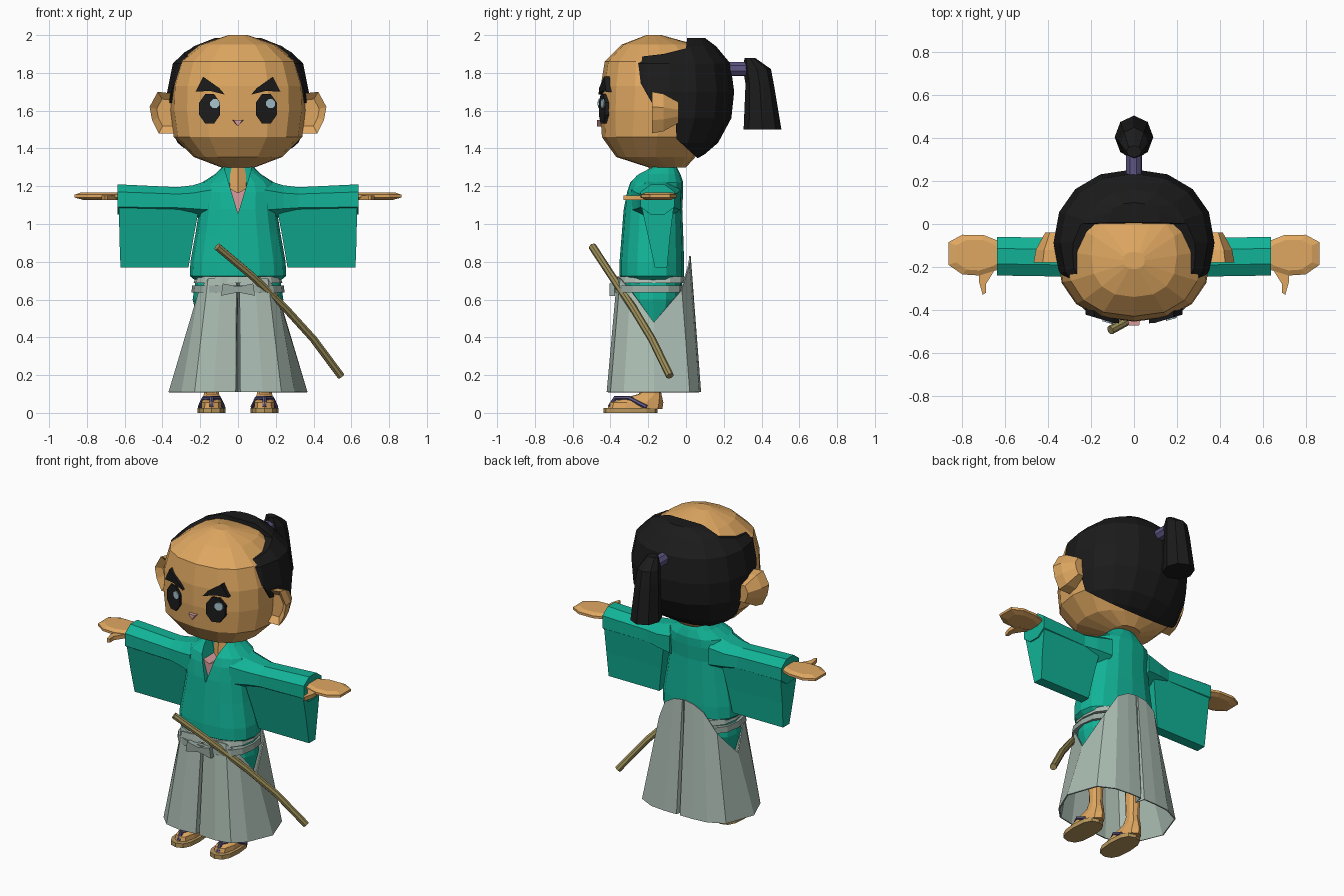
import bpy, bmesh
from math import sin, cos, pi
from mathutils import Vector

if "Cube" in bpy.data.objects:
    bpy.data.objects.remove(bpy.data.objects["Cube"], do_unlink=True)


def material(name, r, g, b):
    m = bpy.data.materials.new(name)
    m.use_nodes = True
    m.diffuse_color = (r, g, b, 1)
    bsdf = next(n for n in m.node_tree.nodes if n.type == 'BSDF_PRINCIPLED')
    bsdf.inputs["Base Color"].default_value = (r, g, b, 1)
    bsdf.inputs["Roughness"].default_value = 0.9
    return m


SKIN = material("skin", .74, .39, .12)
BLACK = material("black hair", .011, .011, .011)
TEAL = material("teal cloth", .006, .45, .31)
GREY = material("pale grey cloth", .40, .50, .44)
BELT = material("belt grey", .31, .39, .35)
PURPLE = material("purple cord", .107, .089, .216)
PINK = material("pink", .68, .33, .33)
STRAW = material("sheath olive", .33, .27, .10)
SANDAL = material("sandal tan", .48, .31, .11)
GLINT = material("eye glint", .39, .55, .60)


def loft(name, rings, mat, caps=True):
    """Skin a list of equal-length closed rings."""
    bm = bmesh.new()
    rows = [[bm.verts.new(p) for p in r] for r in rings]
    n = len(rows[0])
    for a, b in zip(rows, rows[1:]):
        for i in range(n):
            j = (i + 1) % n
            bm.faces.new((a[i], a[j], b[j], b[i]))
    if caps:
        bm.faces.new(rows[0])
        bm.faces.new(rows[-1])
    bmesh.ops.recalc_face_normals(bm, faces=bm.faces)
    mesh = bpy.data.meshes.new(name)
    bm.to_mesh(mesh)
    bm.free()
    mesh.materials.append(mat)
    ob = bpy.data.objects.new(name, mesh)
    bpy.context.collection.objects.link(ob)
    return ob


def ring(z, rx, yf, yb, cx=0, n=16, p=2.0):
    """Horizontal superellipse from front yf to back yb."""
    def power(v):
        return (abs(v) ** (2 / p)) * (1 if v > 0 else -1)
    cy, ry = (yf + yb) / 2, (yb - yf) / 2
    return [(cx + rx * power(sin(2 * pi * i / n)),
             cy - ry * power(cos(2 * pi * i / n)), z) for i in range(n)]


def stack(name, rows, mat, cx=0, n=16, p=2.0):
    return loft(name, [ring(*r, cx=cx, n=n, p=p) for r in rows], mat)


def tube(name, path, radius, mat, sides=8):
    """Round bar along a path."""
    pts = [Vector(p) for p in path]
    rings = []
    for i, p in enumerate(pts):
        d = (pts[min(i + 1, len(pts) - 1)] - pts[max(i - 1, 0)]).normalized()
        u = d.cross(Vector((.3, .2, 1))).normalized()
        v = d.cross(u)
        rings.append([p + radius * (u * cos(2 * pi * k / sides) + v * sin(2 * pi * k / sides))
                      for k in range(sides)])
    return loft(name, rings, mat)


def boolean(ob, cutter, operation):
    m = ob.modifiers.new("cut", 'BOOLEAN')
    m.object, m.operation, m.solver = cutter, operation, 'EXACT'
    bpy.context.view_layer.objects.active = ob
    bpy.ops.object.modifier_apply(modifier=m.name)
    bpy.data.objects.remove(cutter, do_unlink=True)


def front_plate(name, pts, mat, lift=0.0):
    """Thin plate lying on the slanted cheek of the face."""
    def y(x):
        return -.463 - lift + .3 * max(0, abs(x) - .09)
    return loft(name, [[(x, y(x) + d, z) for x, z in pts] for d in (0, .03)], mat)


def oval(cx, cz, rx, rz, n=8):
    return [(cx + rx * cos(2 * pi * (i + .5) / n), cz + rz * sin(2 * pi * (i + .5) / n))
            for i in range(n)]


# Head
stack("head", [(1.30, .09, -.20, 0), (1.355, .235, -.37, .05), (1.46, .34, -.445, .14),
               (1.60, .36, -.455, .2), (1.73, .355, -.452, .21), (1.86, .315, -.43, .17),
               (1.95, .2, -.34, .05), (2.0, .05, -.21, -.13)], SKIN, p=2.4)

# Hair shell trimmed to a shaved crown and swept hairline
hair = stack("hair", [(1.33, .2, -.2, .03), (1.37, .28, -.3, .1), (1.43, .335, -.38, .17),
                      (1.56, .37, -.43, .24), (1.7, .375, -.43, .255), (1.85, .345, -.41, .235),
                      (1.94, .25, -.32, .16), (1.985, .12, -.06, .1)], BLACK, p=2.2)
hairline = [(-.29, 1.88), (-.12, 1.9), (0, 1.93), (.03, 2.2), (.5, 2.2), (.5, 1.2),
            (.07, 1.34), (-.05, 1.45), (-.06, 1.64), (-.18, 1.64), (-.26, 1.78)]
boolean(hair, loft("hair_cutter", [[(x, y, z) for y, z in hairline] for x in (-.6, .6)], BLACK),
        'INTERSECT')

# Topknot
tube("hair_tie", [(0, .2, 1.82), (0, .33, 1.82)], .038, PURPLE)
stack("topknot_tail", [(1.5, .09, .305, .505), (1.74, .075, .315, .465),
                       (1.82, .065, .302, .45), (1.88, .035, .31, .365)], BLACK, n=8)

# Face
for s, side in ((1, "left"), (-1, "right")):
    front_plate(side + "_eye", oval(s * .15, 1.61, .06, .085), BLACK)
    front_plate(side + "_eye_glint", oval(s * .148 + .025, 1.637, .026, .026), GLINT, .007)
    front_plate(side + "_eyebrow", [(s * x, z) for x, z in
                ((.07, 1.685), (.10, 1.72), (.185, 1.78), (.225, 1.70), (.15, 1.705))], BLACK)
    ear = [(.34, 1.69), (.425, 1.70), (.468, 1.62), (.455, 1.55), (.42, 1.48), (.34, 1.48)]
    loft(side + "_ear",
         [[(s * (.36 + (x - .36) * k), y, 1.59 + (z - 1.59) * k) for x, z in ear]
          for k, y in ((.65, -.15), (1, -.18), (.9, -.12), (.5, -.04))], SKIN)
loft("nose", [[(-.03 * k, y, 1.55), (.03 * k, y, 1.55), (0, y, 1.517)]
              for k, y in ((.8, -.472), (1, -.44))], PINK)

# Neck and jacket body with an open collar
stack("neck", [(1.15, .06, -.21, -.07), (1.36, .06, -.19, -.06)], SKIN, n=8)
jacket = stack("jacket", [(.44, .2, -.29, -.05), (.6, .24, -.33, -.02), (.7, .225, -.33, -.02),
                          (.725, .255, -.352, -.01), (.8, .252, -.352, -.01),
                          (.95, .225, -.34, -.015), (1.08, .205, -.33, -.02),
                          (1.17, .21, -.315, -.015), (1.22, .19, -.3, -.015),
                          (1.265, .12, -.26, -.03), (1.305, .08, -.2, -.05)], TEAL, p=2.4)
boolean(jacket, loft("collar_cutter", [[(-.08, y, 1.32), (.08, y, 1.32), (0, y, 1.055)]
                                       for y in (-.5, -.18)], TEAL), 'DIFFERENCE')
loft("undershirt", [[(-.065, y, 1.2), (0, y, 1.165), (.065, y, 1.2), (0, y, 1.045)]
                    for y in (-.295, -.15)], PINK)


def cuff(x, y0, y1, z0, z1):
    """Eight-sided sleeve section."""
    c, h = (y1 - y0) * .3, (z1 - z0) * .25
    return [(x, y0 + c, z1), (x, y1 - c, z1), (x, y1, z1 - h), (x, y1, z0 + h),
            (x, y1 - c, z0), (x, y0 + c, z0), (x, y0, z0 + h), (x, y0, z1 - h)]


# Sleeves, hands, legs and sandals
palm = [(.58, -.11), (.64, -.075), (.70, -.052), (.80, -.05), (.865, -.085), (.865, -.19),
        (.80, -.235), (.72, -.24), (.64, -.215), (.58, -.18)]
thumb = [(.64, -.2), (.72, -.2), (.722, -.27), (.705, -.33), (.69, -.32), (.69, -.28)]
for s, side in ((1, "left"), (-1, "right")):
    sections = [cuff(.14, -.29, -.03, 1.02, 1.235), cuff(.24, -.26, -.045, 1.04, 1.205),
                cuff(.32, -.245, -.065, 1.05, 1.195), cuff(.638, -.24, -.06, 1.05, 1.21)]
    loft(side + "_sleeve", [[(s * x, y, z) for x, y, z in r] for r in sections], TEAL)
    loft(side + "_hanging_sleeve",
         [[(s * x, y, z) for x, y, z in
           ((a, -.235, 1.09), (a, -.065, 1.09), (b, -.085, .93), (c, -.1, .77),
            (c, -.165, .77), (b, -.2, .93))]
          for a, b, c in ((.205, .235, .262), (.63, .628, .622))], TEAL)
    loft(side + "_hand", [[(s * (.72 + (x - .72) * k), -.145 + (y + .145) * k, z) for x, y in palm]
                          for k, z in ((.7, 1.128), (1, 1.14), (1, 1.155), (.75, 1.168))], SKIN)
    loft(side + "_thumb", [[(s * x, y, z) for x, y in thumb] for z in (1.127, 1.152)], SKIN)

    cx = s * .14
    stack(side + "_leg_and_foot", [(.02, .057, -.415, -.125), (.055, .055, -.405, -.12),
                                   (.1, .042, -.25, -.13), (.15, .036, -.22, -.14),
                                   (.5, .048, -.23, -.12)], SKIN, cx, n=10, p=2.4)
    stack(side + "_sandal", [(0, .074, -.438, -.15), (.027, .074, -.438, -.15)],
          SANDAL, cx, n=12, p=2.6)
    for k, part in ((1, "outer"), (-1, "inner")):
        tube(side + "_" + part + "_strap",
             [(cx, -.405, .03), (cx, -.375, .078), (cx + s * k * .04, -.3, .078),
              (cx + s * k * .062, -.21, .03)], .012, PURPLE, 6)

# Pleated trousers: pinched front and back, open at the hips
half = [(0, -.30), (.012, -.412), (.13, -.42), (.23, -.40), (.30, -.33), (.368, -.17),
        (.30, .02), (.20, .07), (.10, .08), (.012, .08), (0, .02)]
tops = [.72, .72, .72, .71, .65, .48, .65, .78, .82, .83, .83]
hem = [Vector((x, y, .11)) for x, y in half]
waist = []
for i, (x, y) in enumerate(half):
    y = {0: half[1][1], 10: half[9][1]}.get(i, y)
    waist.append(Vector((x * .69, -.17 + (y + .17) * .78, tops[i])))


def mirrored(pts):
    return pts + [Vector((-p.x, p.y, p.z)) for p in reversed(pts[1:-1])]


skirt = loft("pleated_trousers", [mirrored(hem), mirrored(waist)], GREY, caps=False)
shell = skirt.modifiers.new("thickness", 'SOLIDIFY')
shell.thickness, shell.offset = .008, -1

# Waistband, belt and bow
stack("waistband", [(.688, .235, -.372, .015), (.722, .225, -.366, .015)], GREY, p=2.6)
stack("belt", [(.638, .247, -.388, .01), (.675, .242, -.385, .01)], BELT, p=2.6)
bow = [(-.09, .62), (-.08, .685), (0, .668), (.08, .685), (.09, .62), (0, .638)]
loft("belt_bow", [[(x, y, z) for x, z in bow] for y in (-.405, -.375)], BELT)

# Sheathed sword, gently curved
tube("sheathed_sword", [(-.11, -.495, .88), (.08, -.39, .72), (.25, -.28, .555),
                        (.40, -.18, .39), (.545, -.085, .195)], .021, STRAW)
